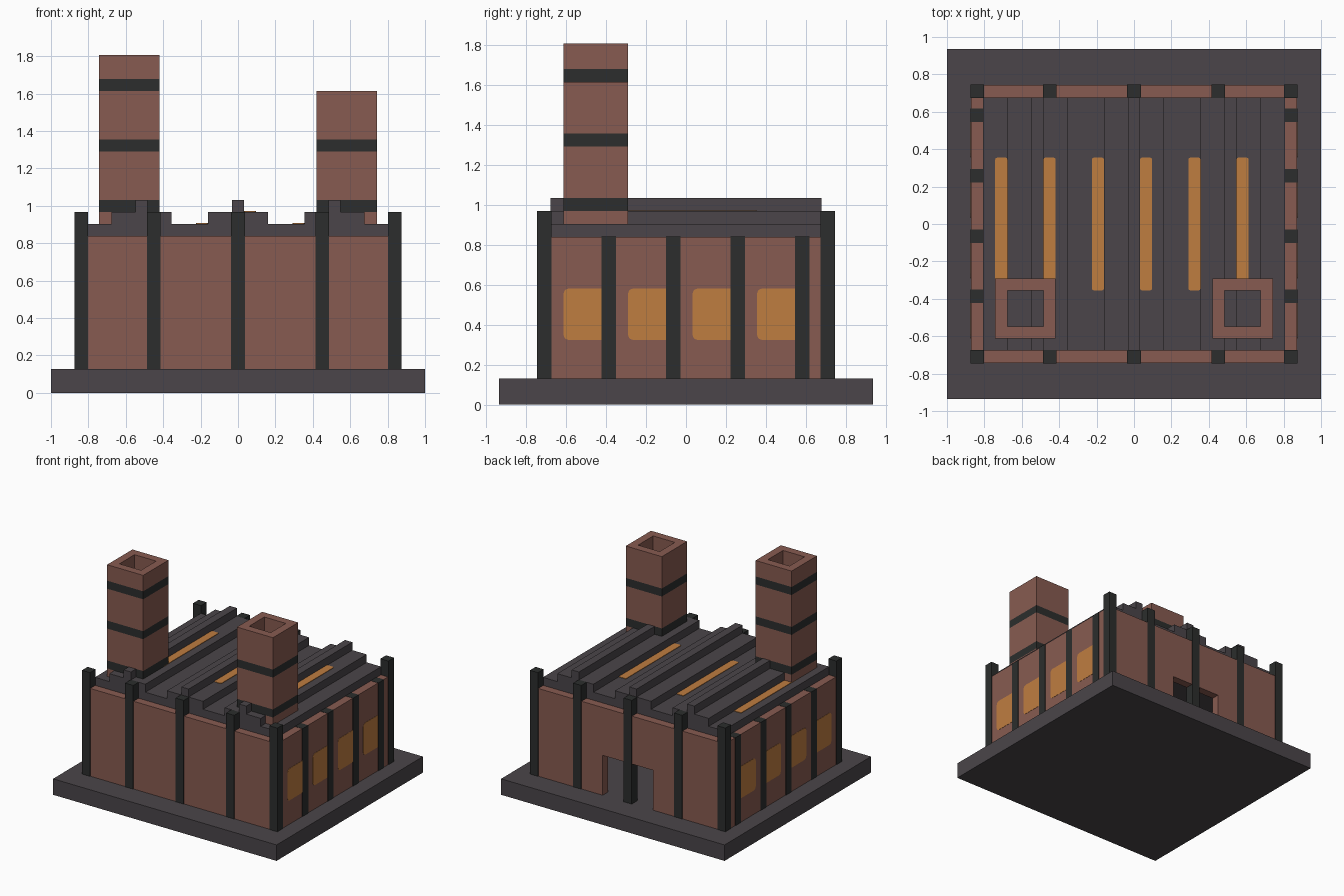
import bpy, bmesh
from mathutils import Vector

if "Cube" in bpy.data.objects:
    bpy.data.objects.remove(bpy.data.objects["Cube"], do_unlink=True)

U = 2 / 31      # one building block
EPS = 0.06      # small relief, in blocks


def material(name, rgb):
    m = bpy.data.materials.new(name)
    m.use_nodes = True
    color = (*rgb, 1)
    m.diffuse_color = color
    m.node_tree.nodes["Principled BSDF"].inputs["Base Color"].default_value = color
    return m


BRICK = material("red_brick", (0.245, 0.105, 0.082))
SLATE = material("slate_grey", (0.069, 0.060, 0.067))
IRON = material("dark_iron", (0.025, 0.027, 0.026))
AMBER = material("amber_glass", (0.52, 0.205, 0.051))


def finish(bm, name, mat):
    bmesh.ops.recalc_face_normals(bm, faces=bm.faces)
    mesh = bpy.data.meshes.new(name)
    bm.to_mesh(mesh)
    bm.free()
    mesh.materials.append(mat)
    obj = bpy.data.objects.new(name, mesh)
    bpy.context.collection.objects.link(obj)
    return obj


def box(name, mat, x, y, z, chamfer=0, axis=2):
    """Box between (min, max) pairs in blocks; chamfer cuts edges along axis."""
    bm = bmesh.new()
    bmesh.ops.create_cube(bm, size=1)
    for v in bm.verts:
        v.co = Vector([(a + b) / 2 + c * (b - a)
                       for c, (a, b) in zip(v.co, (x, y, z))]) * U
    if chamfer:
        edges = [e for e in bm.edges
                 if abs((e.verts[0].co - e.verts[1].co).normalized()[axis]) > 0.9]
        bmesh.ops.bevel(bm, geom=edges, offset=chamfer * U, segments=2,
                        affect='EDGES', profile=0.5)
    return finish(bm, name, mat)


def tube(name, mat, cx, cy, half, z0, z1):
    """Square tube with walls one block thick."""
    bm = bmesh.new()
    corners = [(-1, -1), (1, -1), (1, 1), (-1, 1)]
    loops = [[bm.verts.new(Vector((cx + sx * r, cy + sy * r, z)) * U)
              for sx, sy in corners]
             for r, z in ((half, z0), (half, z1), (half - 1, z1), (half - 1, z0))]
    for a, b in zip(loops, loops[1:] + loops[:1]):
        for i in range(4):
            j = (i + 1) % 4
            bm.faces.new((a[i], a[j], b[j], b[i]))
    return finish(bm, name, mat)


# Ground slab
box("base_slab", SLATE, (-15.5, 15.5), (-14.5, 14.5), (0, 2))

# Hollow brick shell with a doorway at the back
WALL = (2, 13)
box("front_wall", BRICK, (-13.5, 13.5), (-11.5, -10.5), WALL)
box("left_wall", BRICK, (12.5, 13.5), (-10.5, 10.5), WALL)
box("right_wall", BRICK, (-13.5, -12.5), (-10.5, 10.5), WALL)
box("back_wall_left", BRICK, (3.5, 13.5), (10.5, 11.5), WALL)
box("back_wall_right", BRICK, (-13.5, -3.5), (10.5, 11.5), WALL)
box("door_lintel", BRICK, (-3.5, 3.5), (10.5, 11.5), (7, 13))


def pillar(name, x, y, top):
    r = 0.5 + EPS
    box(name, IRON, (x - r, x + r), (y - r, y + r), (2, top))


# Tall pillars along front and back
for side, y in (("front", -11), ("back", 11)):
    for x in (-13, -7, 0, 7, 13):
        pillar(side + "_pillar", x, y, 15)

# Side pillars and the windows tucked against them
for side, s in (("left", 1), ("right", -1)):
    for y in (-6, -1, 4, 9):
        pillar(side + "_pillar", s * 13, y, 13 + EPS / 2)
        xs = sorted((s * 13.4, s * (13.5 + EPS / 2)))
        box(side + "_window", AMBER, xs, (y - 3.5, y + 0.5), (5, 9), 0.4, 0)

# Stepped roof with skylight strips
box("roof_deck", SLATE, (-12.5, 12.5), (-10.5, 10.5), (13, 14))
for cx in (-8, 0, 8):
    box("roof_step", SLATE, (cx - 2.5, cx + 2.5), (-10.5, 10.5), (14, 15))
    box("roof_ridge", SLATE, (cx - 0.5, cx + 0.5), (-10.5, 10.5), (15, 16))
    for dx, z in ((-3.5, 14), (0.5, 15)):
        box("skylight", AMBER, (cx + dx, cx + dx + 1), (-5.5, 5.5),
            (z - 0.05, z + EPS), 0.15, 2)

# Chimneys: brick courses alternating with iron bands
for side, cx, top in (("right", -9, 28), ("left", 9, 25)):
    z = 14
    for band in (15, 20, 25):
        tube(side + "_chimney_brick", BRICK, cx, -7, 2.5, z, band)
        if band < top:
            tube(side + "_chimney_band", IRON, cx, -7, 2.5, band, band + 1)
        z = band + 1
    if z < top:
        tube(side + "_chimney_brick", BRICK, cx, -7, 2.5, z, top)
